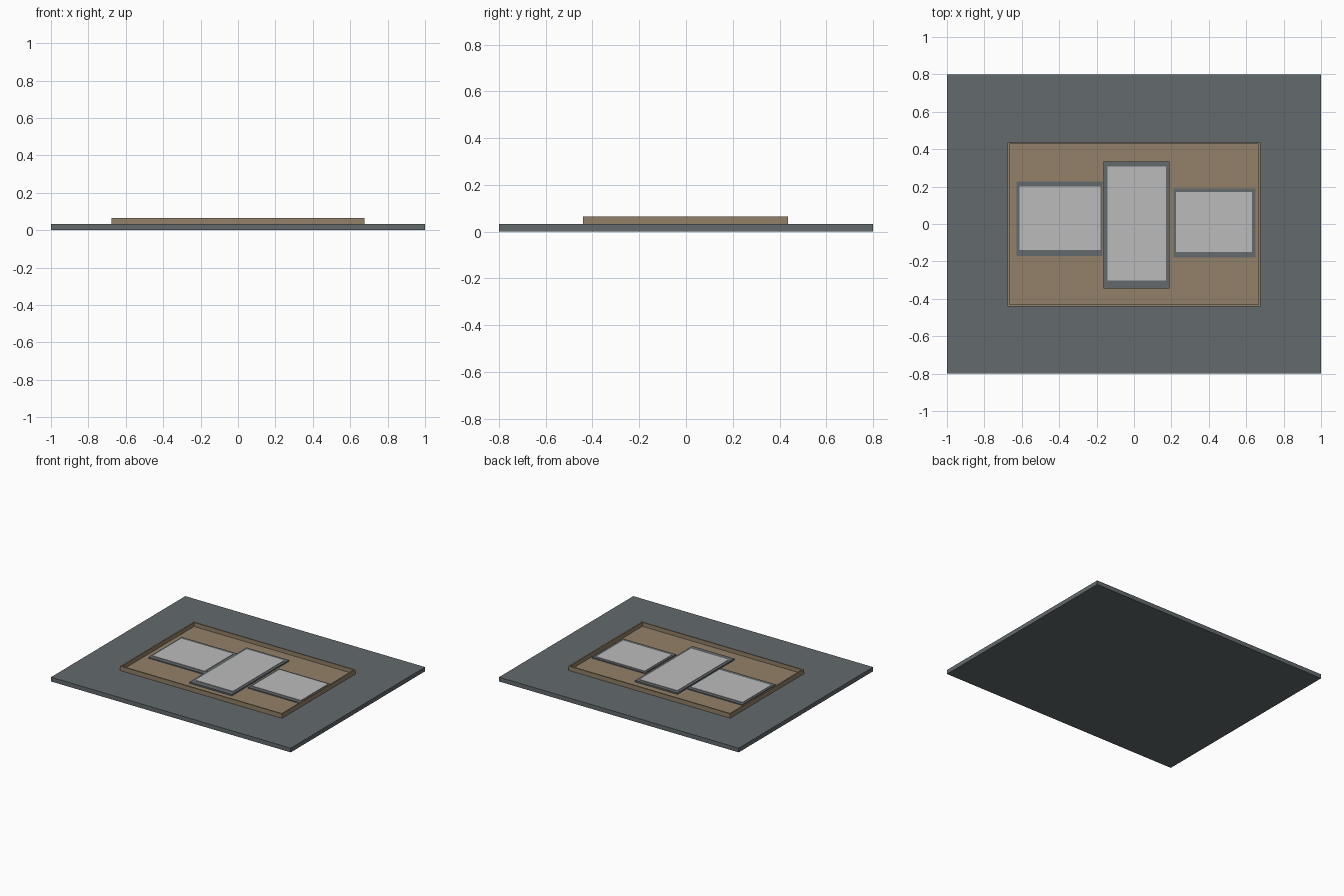
import bpy
import bmesh

cube = bpy.data.objects.get("Cube")
if cube:
    bpy.data.objects.remove(cube, do_unlink=True)


def make_material(name, rgb):
    mat = bpy.data.materials.new(name)
    mat.use_nodes = True
    color = (*rgb, 1)
    mat.diffuse_color = color
    mat.node_tree.nodes["Principled BSDF"].inputs["Base Color"].default_value = color
    return mat


slate = make_material("slate grey", (0.125, 0.143, 0.152))
tan = make_material("tan", (0.29, 0.22, 0.14))
pale = make_material("pale grey", (0.5, 0.5, 0.5))


def box(name, mat, x0, x1, y0, y1, z0, z1, rim=0, floor=0):
    """Box from its bounds; with a rim, its top is sunk to the floor height."""
    bm = bmesh.new()
    bmesh.ops.create_cube(bm, size=1)
    for v in bm.verts:
        v.co.x = x1 if v.co.x > 0 else x0
        v.co.y = y1 if v.co.y > 0 else y0
        v.co.z = z1 if v.co.z > 0 else z0
    if rim:
        bm.normal_update()
        top = max(bm.faces, key=lambda f: f.calc_center_median().z)
        bmesh.ops.inset_region(bm, faces=[top], thickness=rim)
        # Extrude the inner face downwards to form the recess
        sunk = bmesh.ops.extrude_discrete_faces(bm, faces=[top])["faces"][0]
        for v in sunk.verts:
            v.co.z = floor
        bmesh.ops.recalc_face_normals(bm, faces=bm.faces)
    mesh = bpy.data.meshes.new(name)
    bm.to_mesh(mesh)
    bm.free()
    mesh.materials.append(mat)
    obj = bpy.data.objects.new(name, mesh)
    bpy.context.collection.objects.link(obj)
    return obj


base_top = 0.032
tray_floor = base_top + 0.003

# Ground slab and the shallow rimmed tray standing on it
box("base_slab", slate, -1, 1, -0.8, 0.8, 0, base_top)
box("rimmed_tray", tan, -0.675, 0.675, -0.44, 0.437, base_top, 0.065,
    rim=0.014, floor=tray_floor)

# Three panels: dark backing bounds, pale sheet bounds, backing height
panels = {
    "left_side": ((0.21, 0.65, -0.18, 0.19), (0.225, 0.63, -0.15, 0.17), 0.007),
    "centre": ((-0.163, 0.19, -0.345, 0.335), (-0.143, 0.17, -0.303, 0.308), 0.011),
    "right_side": ((-0.628, -0.168, -0.172, 0.227), (-0.613, -0.18, -0.14, 0.2), 0.007),
}
for name, (backing, sheet, height) in panels.items():
    top = tray_floor + height
    box(name + "_backing", slate, *backing, tray_floor, top)
    box(name + "_sheet", pale, *sheet, top, top + 0.003)
